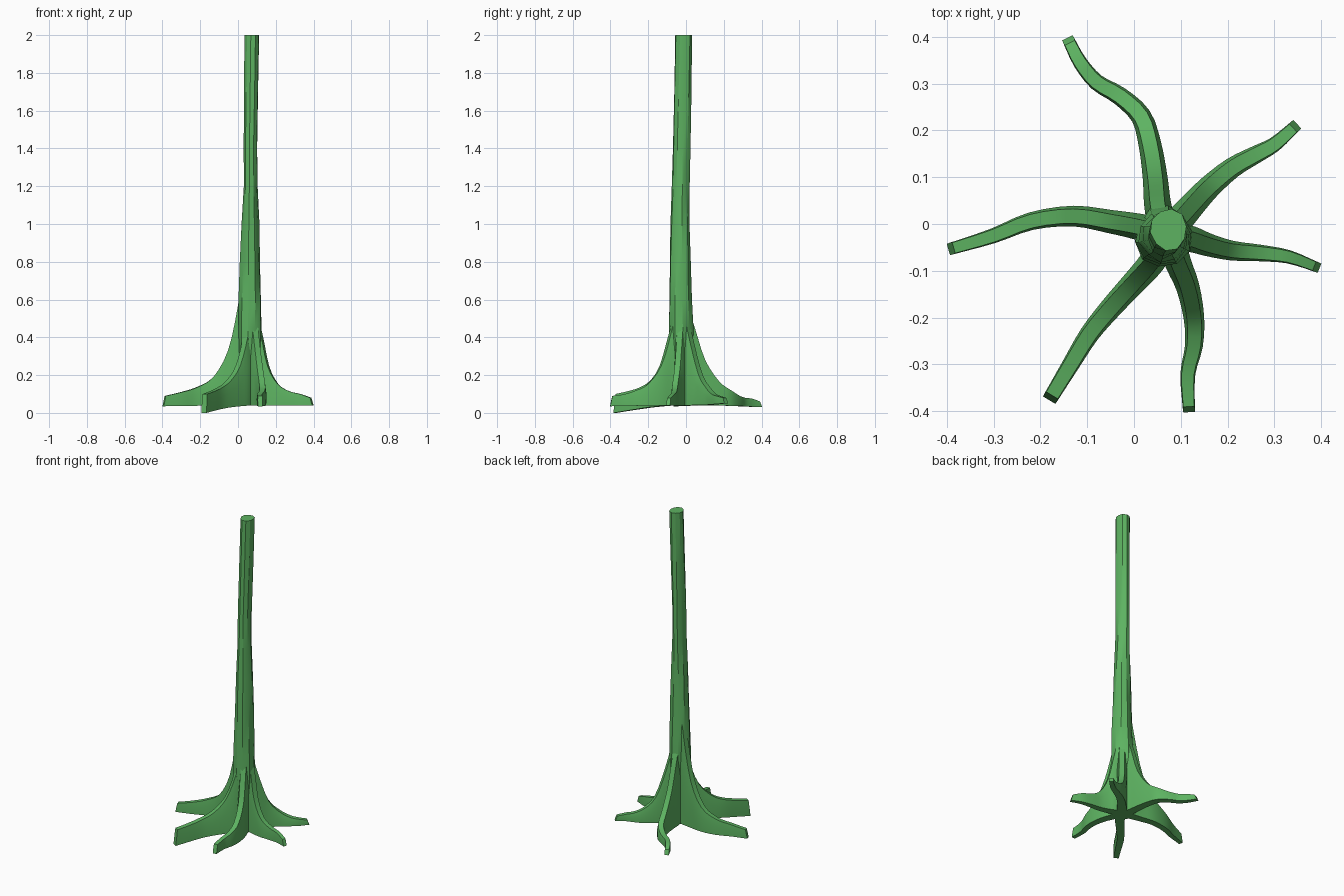
import bpy, bmesh, math
from mathutils import Vector

cube = bpy.data.objects.get("Cube")
if cube:
    bpy.data.objects.remove(cube, do_unlink=True)

green = bpy.data.materials.new("leaf green")
green.use_nodes = True
colour = (0.11, 0.45, 0.12, 1)
green.diffuse_color = colour
green.node_tree.nodes["Principled BSDF"].inputs["Base Color"].default_value = colour


def loft(name, rings, angle):
    """Skin a list of equal-length rings and cap both ends."""
    bm = bmesh.new()
    rows = [[bm.verts.new(p) for p in ring] for ring in rings]
    for a, b in zip(rows, rows[1:]):
        for i in range(len(a)):
            j = (i + 1) % len(a)
            bm.faces.new((a[i], a[j], b[j], b[i]))
    bm.faces.new(rows[0])
    bm.faces.new(rows[-1])
    bmesh.ops.recalc_face_normals(bm, faces=bm.faces)
    mesh = bpy.data.meshes.new(name)
    bm.to_mesh(mesh)
    bm.free()
    mesh.materials.append(green)
    obj = bpy.data.objects.new(name, mesh)
    bpy.context.collection.objects.link(obj)
    bpy.ops.object.select_all(action="DESELECT")
    obj.select_set(True)
    bpy.context.view_layer.objects.active = obj
    bpy.ops.object.shade_smooth_by_angle(angle=math.radians(angle))
    return obj


def refine(points, steps=3):
    """Catmull-Rom curve through the points."""
    pts = [Vector(p) for p in points]
    out = []
    for i in range(len(pts) - 1):
        p0, p1, p2 = pts[max(i - 1, 0)], pts[i], pts[i + 1]
        p3 = pts[min(i + 2, len(pts) - 1)]
        for s in range(steps):
            t = s / steps
            out.append(0.5 * (2 * p1 + (p2 - p0) * t
                              + (2 * p0 - 5 * p1 + 4 * p2 - p3) * t ** 2
                              + (3 * p1 - p0 - 3 * p2 + p3) * t ** 3))
    return out + [pts[-1]]


# Trunk: uneven ten-sided column, rows are z, centre x, centre y, radius x, radius y
trunk_rows = [
    (0.04, 0.068, -0.025, 0.058, 0.058), (0.25, 0.066, -0.026, 0.06, 0.062),
    (0.45, 0.063, -0.027, 0.062, 0.066), (0.6, 0.064, -0.03, 0.06, 0.06),
    (0.8, 0.064, -0.03, 0.054, 0.056), (1.0, 0.065, -0.03, 0.048, 0.051),
    (1.2, 0.066, -0.027, 0.037, 0.048), (1.4, 0.066, -0.024, 0.036, 0.047),
    (1.7, 0.07, -0.018, 0.038, 0.046), (2.0, 0.074, -0.012, 0.039, 0.045)]
SIDES = 10
rings = []
for k, (z, x, y, rx, ry) in enumerate(trunk_rows):
    ring = []
    for i in range(SIDES):
        a = math.tau * (i + 0.25) / SIDES
        bump = 1 + 0.04 * math.sin(3 * a + 1.3 * k)
        ring.append((x + rx * bump * math.cos(a), y + ry * bump * math.sin(a), z))
    rings.append(ring)
loft("trunk", rings, 30)


def root(name, path, tops, low=(0.04, 0.035), tip=0.013):
    """Buttress root: crest heights follow the path from the trunk to the tip."""
    n = len(path) - 1
    data = []
    for i, ((x, y), top) in enumerate(zip(path, tops)):
        f = i / n
        half = 0.031 * (1 - f) + tip * f
        data.append((x, y, top, half))
    # Vectors of four carry x, y, crest height and half width
    curve = refine(data)
    last = len(curve) - 1
    rings = []
    for i, p in enumerate(curve):
        q, r = curve[max(i - 1, 0)], curve[min(i + 1, last)]
        d = Vector((r[0] - q[0], r[1] - q[1], 0)).normalized()
        side = Vector((-d.y, d.x, 0))
        f = i / last
        bottom = low[0] + (low[1] - low[0]) * f ** 2
        top, w = p[2], p[3]
        crest = w * (0.5 + 0.4 * f)
        mid = bottom + (top - bottom) * 0.6
        base = Vector((p[0], p[1], 0))
        slant = d * (0.012 if i == last else 0)
        section = [(-w * 0.95, bottom), (-w, mid), (-crest, top),
                   (crest, top), (w, mid), (w * 0.95, bottom)]
        rings.append([base + side * s + Vector((0, 0, z))
                      + slant * ((top - z) / (top - bottom)) for s, z in section])
    loft(name, rings, 35)


root("right_root",
     [(0.045, -0.015), (0.005, -0.005), (-0.05, 0.005), (-0.13, 0.017),
      (-0.22, 0.006), (-0.3, -0.025), (-0.385, -0.051)],
     (0.85, 0.58, 0.33, 0.19, 0.135, 0.11, 0.09))
root("back_right_root",
     [(0.06, -0.01), (0.05, 0.045), (0.045, 0.1), (0.034, 0.17), (0.015, 0.23),
      (-0.03, 0.273), (-0.08, 0.303), (-0.115, 0.345), (-0.137, 0.387)],
     (0.6, 0.45, 0.28, 0.17, 0.12, 0.09, 0.08, 0.075, 0.06), (0.04, 0.03))
root("back_left_root",
     [(0.085, -0.005), (0.12, 0.035), (0.16, 0.078), (0.21, 0.12),
      (0.26, 0.148), (0.3, 0.17), (0.34, 0.205)],
     (0.55, 0.36, 0.2, 0.13, 0.1, 0.09, 0.08), (0.04, 0.05))
root("left_root",
     [(0.085, -0.025), (0.125, -0.033), (0.16, -0.045), (0.21, -0.057),
      (0.27, -0.062), (0.33, -0.07), (0.385, -0.09)],
     (0.6, 0.42, 0.25, 0.155, 0.115, 0.1, 0.08), (0.04, 0.04), 0.011)
root("front_root",
     [(0.08, -0.04), (0.095, -0.085), (0.115, -0.135), (0.128, -0.2),
      (0.128, -0.26), (0.115, -0.32), (0.117, -0.39)],
     (0.6, 0.42, 0.25, 0.155, 0.12, 0.1, 0.09), (0.04, 0.035))
root("front_right_root",
     [(0.06, -0.04), (0.038, -0.082), (0.0, -0.125), (-0.05, -0.18),
      (-0.095, -0.235), (-0.135, -0.3), (-0.175, -0.366)],
     (0.6, 0.4, 0.25, 0.17, 0.135, 0.115, 0.1), (0.04, 0.0), 0.016)
